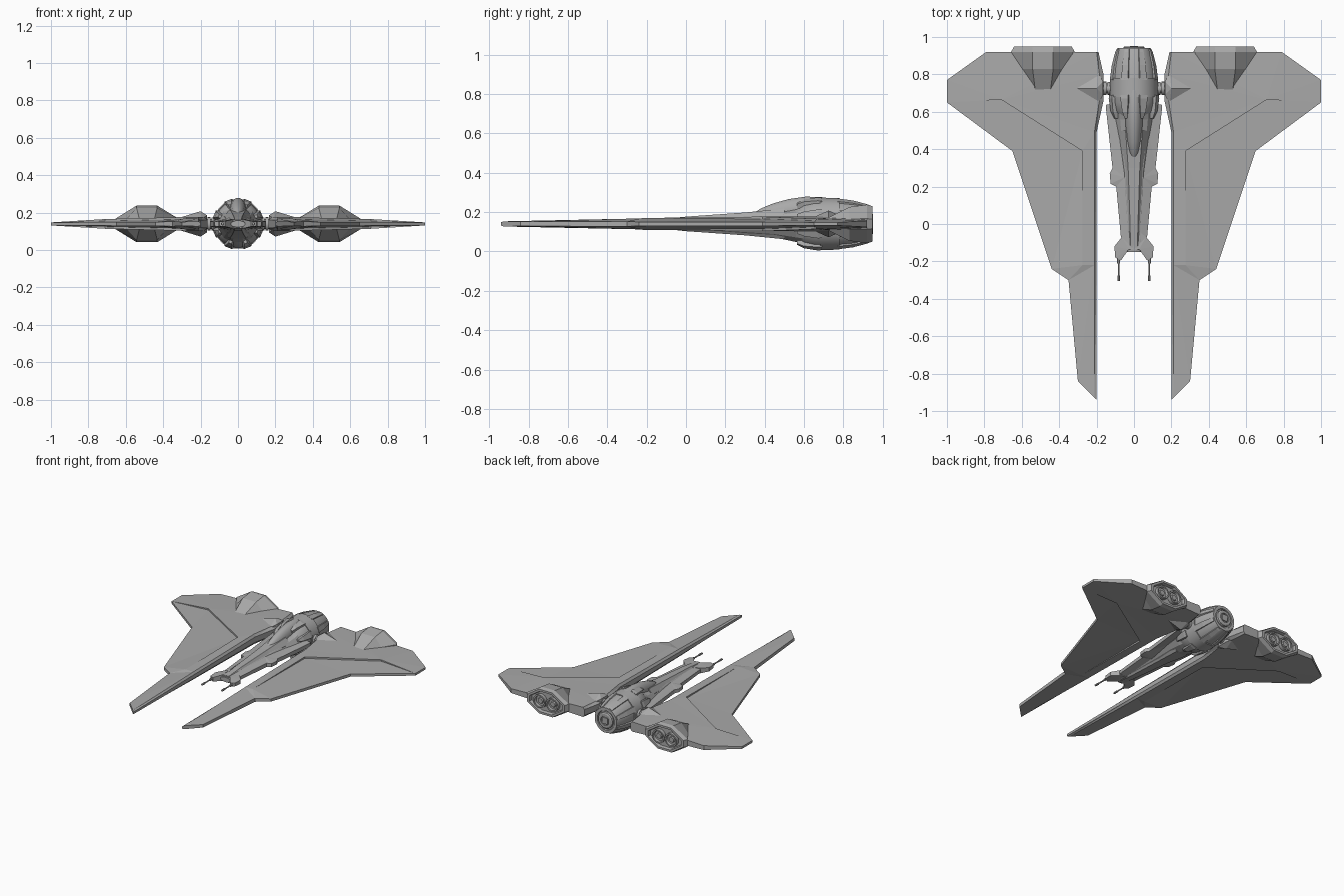
import bpy, bmesh, math
from mathutils import Matrix, Vector

cube = bpy.data.objects.get("Cube")
if cube:
    bpy.data.objects.remove(cube)

grey = bpy.data.materials.new("hull grey")
grey.use_nodes = True
grey.diffuse_color = (0.4, 0.4, 0.4, 1)
grey.node_tree.nodes["Principled BSDF"].inputs["Base Color"].default_value = (0.4, 0.4, 0.4, 1)
MID = 0.14


def finish(name, bm, mirror=False, smooth=None):
    bmesh.ops.recalc_face_normals(bm, faces=bm.faces[:])
    mesh = bpy.data.meshes.new(name)
    bm.to_mesh(mesh)
    bm.free()
    mesh.materials.append(grey)
    ob = bpy.data.objects.new(name, mesh)
    bpy.context.collection.objects.link(ob)
    if mirror:
        ob.modifiers.new("Mirror", "MIRROR").use_mirror_merge = False
    if smooth:
        bpy.ops.object.select_all(action="DESELECT")
        ob.select_set(True)
        bpy.context.view_layer.objects.active = ob
        bpy.ops.object.shade_smooth_by_angle(angle=math.radians(smooth))
    return ob


def ellipse(y, rx, rz, cx=0, cz=MID, n=24):
    return [(cx + rx * math.cos(a), y, cz + rz * math.sin(a))
            for a in (2 * math.pi * (i + 0.5) / n for i in range(n))]


def add_loft(bm, rings):
    """Skin a list of equal rings and cap both ends."""
    vs = [[bm.verts.new(p) for p in r] for r in rings]
    n = len(vs[0])
    for a, b in zip(vs, vs[1:]):
        for i in range(n):
            j = (i + 1) % n
            bm.faces.new((a[i], a[j], b[j], b[i]))
    bm.faces.new(vs[0])
    bm.faces.new(vs[-1])


def loft(name, rings, mirror=False, smooth=None):
    bm = bmesh.new()
    add_loft(bm, rings)
    return finish(name, bm, mirror, smooth)


def plate(name, polygons, mirror=True, mid=MID):
    """Double-sided plate; each corner is (x, y, half thickness)."""
    bm = bmesh.new()
    verts = {}

    def vert(p, side):
        key = (p, side)
        if key not in verts:
            verts[key] = bm.verts.new((p[0], p[1], mid + side * p[2]))
        return verts[key]

    count = {}
    for poly in polygons:
        for side in (1, -1):
            bm.faces.new([vert(p, side) for p in poly][::side])
        for a, b in zip(poly, poly[1:] + poly[:1]):
            count[frozenset((a, b))] = count.get(frozenset((a, b)), 0) + 1
    for edge, uses in count.items():
        if uses == 1:
            a, b = edge
            bm.faces.new((vert(a, 1), vert(b, 1), vert(b, -1), vert(a, -1)))
    bmesh.ops.triangulate(bm, faces=[f for f in bm.faces if len(f.verts) > 3])
    return finish(name, bm, mirror)


# Wing: forward boom, recessed outer panel, raised spine and rear deck
tip, tip_in = (.2, -.94, .008), (.212, -.928, .013)
boom_out, elbow, crook = (.3, -.84, .011), (.35, -.3, .013), (.44, -.24, .01)
step, spine, edge = (.275, -.22, .03), (.212, -.22, .028), (.2, -.22, .014)
spine_top, edge_top = (.212, .49, .037), (.2, .49, .02)
step_mid, step_out = (.275, .39, .037), (.71, .665, .026)
lead, wingtip = (1, .65, .008), (1, .77, .008)
rear_out, rear_in = (.79, .92, .016), (.2, .92, .036)
side_a, side_b = (.185, .66, .038), (.185, .8, .038)
plate("wing_boom", [[tip, tip_in, spine, edge],
                    [tip_in, boom_out, elbow, step, spine], [elbow, crook, step]])
plate("wing_outer_panel", [[(.275, -.22, .03), crook, (.65, .39, .01), (.275, .39, .025)],
                           [(.275, .39, .025), (.65, .39, .01), lead, (.71, .665, .015)]])
plate("wing_rear_deck", [
    [edge, spine, spine_top, edge_top], [spine, step, step_mid, spine_top],
    [spine_top, step_mid, step_out, rear_out, rear_in, side_b, side_a],
    [step_out, lead, wingtip, rear_out],
    [edge_top, spine_top, side_a, (.163, .66, .022)],
    [(.163, .66, .022), side_a, side_b, (.163, .8, .022)],
    [(.163, .8, .022), side_b, rear_in, (.19, .92, .022)]])

# Wing root hub and its pivot to the hull
plate("wing_hub", [[(.165, .69, .045), (.2, .725, .068), (.165, .76, .045)],
                   [(.165, .69, .045), (.19, .64, .03), (.2, .725, .068)],
                   [(.19, .64, .03), (.31, .725, .034), (.2, .725, .068)],
                   [(.2, .725, .068), (.31, .725, .034), (.19, .81, .03)],
                   [(.165, .76, .045), (.2, .725, .068), (.19, .81, .03)]])
bm = bmesh.new()
for x, r, length in ((.14, .026, .09), (.135, .034, .016), (.155, .036, .016)):
    bmesh.ops.create_cone(bm, cap_ends=True, segments=16, radius1=r, radius2=r, depth=length,
                          matrix=Matrix.Translation((x, .725, MID)) @ Matrix.Rotation(math.pi / 2, 4, "Y"))
finish("wing_pivot", bm, True, 35)


# Engine housings with a recessed back and paired nozzles
def housing(y, half_w, half_top, half_side, half_z):
    quarter = [(half_w, half_side), (half_top, half_z), (-half_top, half_z), (-half_w, half_side)]
    return [(.487 + x, y, MID + z) for x, z in quarter + [(-x, -z) for x, z in quarter]]


loft("engine_housing", [housing(.71, .045, .04, .01, .026), housing(.83, .11, .055, .025, .086),
                        housing(.92, .17, .055, .027, .098), housing(.948, .155, .055, .024, .09),
                        housing(.948, .135, .05, .02, .075), housing(.925, .13, .048, .018, .07)], True)
bm = bmesh.new()
for x in (.435, .539):
    add_loft(bm, [ellipse(y, r, r, x) for y, r in
                  ((.91, .049), (.95, .049), (.95, .039), (.932, .036), (.932, .022), (.94, .018))])
finish("engine_nozzles", bm, True, 35)

# Hull: forward neck, barrel, canopy
loft("neck", [ellipse(y, rx, rz, 0, cz, 12) for y, cz, rx, rz in
              ((-.15, .14, .04, .018), (0, .14, .05, .033), (.27, .137, .068, .052),
               (.45, .135, .09, .066), (.56, .135, .105, .09), (.62, .14, .11, .11))])
loft("neck_spine", [[(sx * w, y, MID + sz * h) for sx, sz in ((1, .5), (.6, 1), (-.6, 1), (-1, .5),
                                                            (-1, -.5), (-.6, -1), (.6, -1), (1, -.5))]
                    for y, w, h in ((-.14, .03, .022), (0, .035, .037), (.3, .052, .058), (.5, .075, .078))])
loft("barrel", [ellipse(y, r, r * 1.03) for y, r in
                ((.57, .085), (.6, .108), (.65, .122), (.68, .125), (.68, .13), (.78, .128), (.78, .122),
                 (.85, .114), (.925, .095), (.94, .09), (.94, .07), (.93, .066))], smooth=30)
loft("tail_cap", [ellipse(y, r, r, n=16) for y, r in
                  ((.92, .06), (.945, .058), (.95, .05), (.95, .035), (.943, .033))])
bm = bmesh.new()
bmesh.ops.create_cube(bm, size=1, matrix=Matrix.Translation((0, .942, MID)) @ Matrix.Diagonal((.045, .018, .045, 1)))
finish("tail_hatch", bm)
loft("canopy", [ellipse(y, rx, rz, 0, cz, 16) for y, cz, rx, rz in
                ((.345, .185, .008, .01), (.38, .187, .026, .032), (.44, .19, .038, .054),
                 (.52, .2, .045, .067), (.61, .21, .048, .07), (.69, .215, .045, .062),
                 (.78, .21, .035, .054))], smooth=40)

# Barrel fairings: pointed petals in front, ribs behind
bm = bmesh.new()


def fairing(turn, stations):
    rot = Matrix.Rotation(turn, 4, "Y")
    add_loft(bm, [[rot @ Vector((sx * w, y, r + dz)) + Vector((0, 0, MID))
                   for sx, dz in ((-1, -.03), (-.75, 0), (.75, 0), (1, -.03))] for y, w, r in stations])


for i in range(8):
    turn = math.pi * (i + .5) / 4
    fairing(turn, ((.565, .01, .112), (.6, .02, .128), (.67, .03, .137), (.69, .03, .135)))
    fairing(turn, ((.77, .026, .132), (.85, .024, .121), (.92, .018, .103), (.935, .016, .096)))
finish("barrel_fairings", bm)

# Hull side plates, nose fork and guns
plate("side_plates", [
    [(.05, .64, .035), (.05, .25, .03), (.115, .3, .014), (.15, .62, .014), (.148, .64, .014)],
    [(.05, .25, .03), (.095, .2, .014), (.125, .215, .012), (.13, .27, .012), (.115, .3, .014)],
    [(.05, .25, .03), (.03, -.1, .024), (.07, -.07, .012), (.095, .2, .014)]])
plate("nose_fork", [[(0, -.02, .03), (0, -.135, .024), (.028, -.135, .024), (.065, -.07, .02)],
                    [(.065, -.07, .02), (.028, -.135, .024), (.07, -.195, .014), (.1, -.18, .012),
                     (.105, -.12, .014)]])
loft("guns", [ellipse(y, r, r, .082, MID, 8) for y, r in
              ((-.15, .009), (-.21, .009), (-.21, .005), (-.275, .005), (-.275, .008), (-.305, .007))], True)
